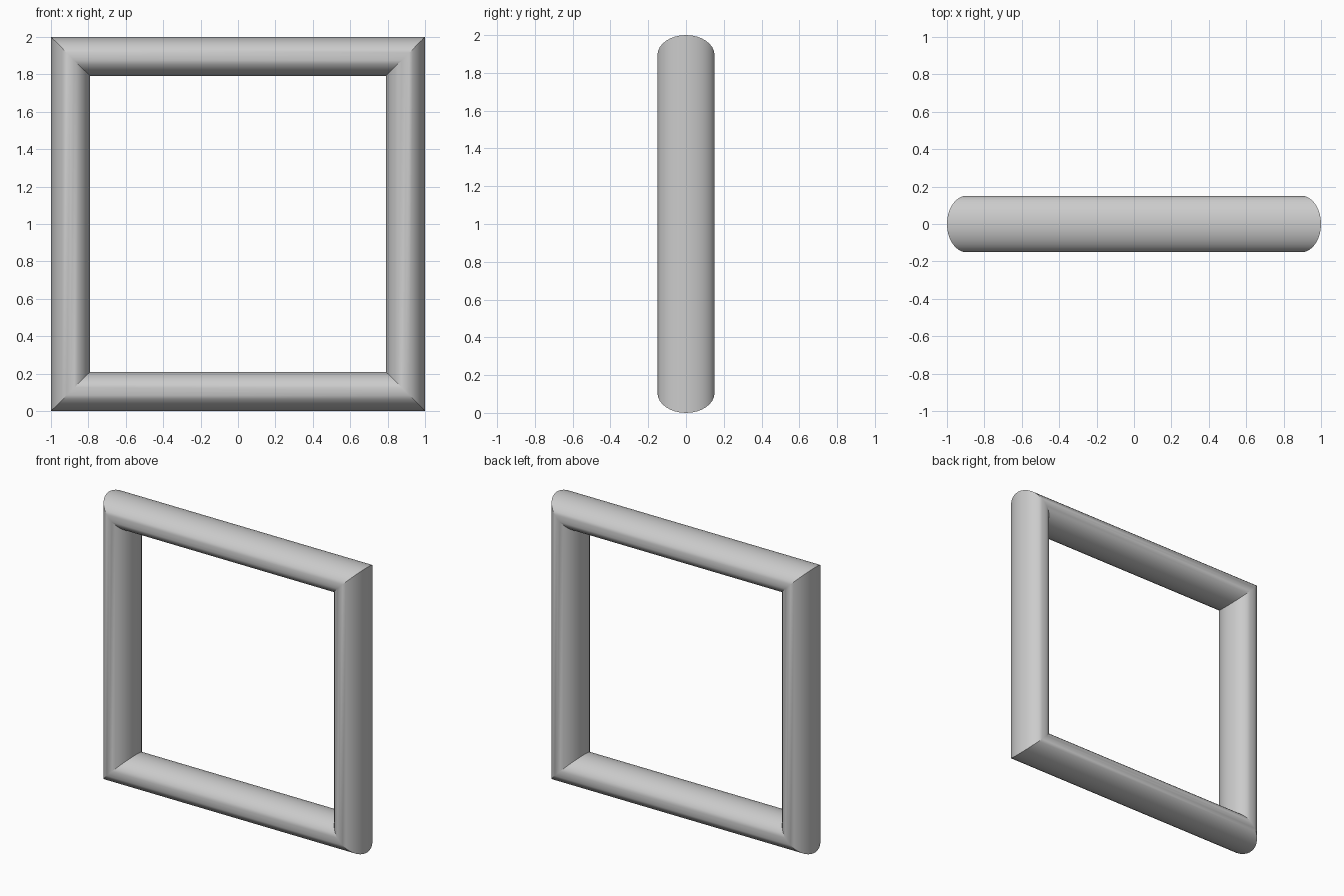
import bpy, bmesh
from math import cos, sin, tau

if "Cube" in bpy.data.objects:
    bpy.data.objects.remove(bpy.data.objects["Cube"])

SIDES = 32
MID, HALF_W, HALF_D = 0.895, 0.105, 0.151   # bar centre line and oval section

# Oval section swept round a square with mitred corners
bm = bmesh.new()
rings = []
for sx, sz in ((1, 1), (-1, 1), (-1, -1), (1, -1)):
    ring = []
    for i in range(SIDES):
        a = tau * i / SIDES
        r = MID + HALF_W * cos(a)
        ring.append(bm.verts.new((sx * r, HALF_D * sin(a), 1 + sz * r)))
    rings.append(ring)

for k in range(4):
    a, b = rings[k], rings[(k + 1) % 4]
    for i in range(SIDES):
        j = (i + 1) % SIDES
        bm.faces.new((a[i], a[j], b[j], b[i]))
bmesh.ops.recalc_face_normals(bm, faces=bm.faces)

mesh = bpy.data.meshes.new("square_frame")
bm.to_mesh(mesh)
bm.free()
frame = bpy.data.objects.new("square_frame", mesh)
bpy.context.collection.objects.link(frame)

# Smooth bars, crisp mitres
bpy.context.view_layer.objects.active = frame
frame.select_set(True)
bpy.ops.object.shade_smooth_by_angle(angle=0.52)
